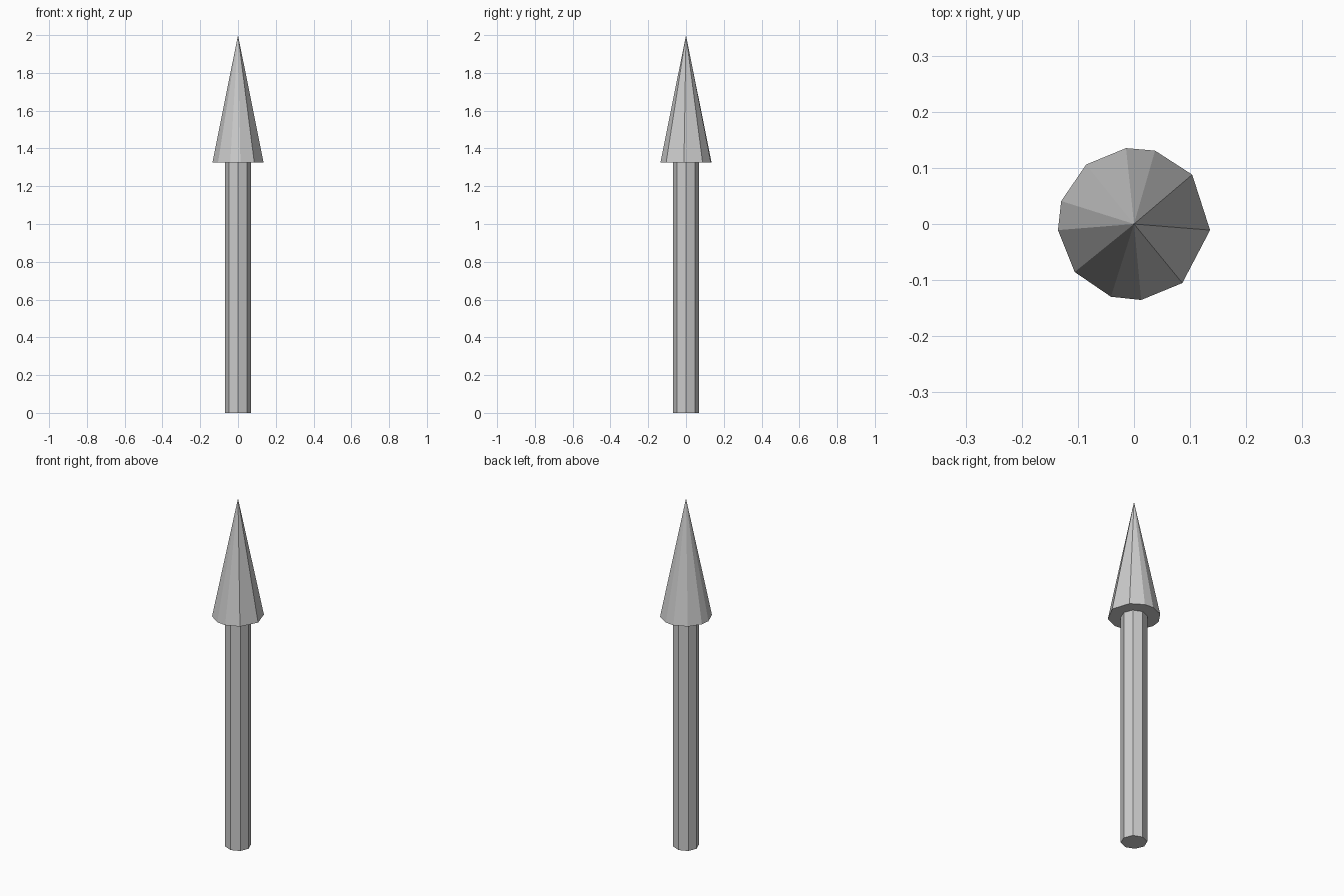
import bpy, bmesh
from math import radians, cos, sin

if "Cube" in bpy.data.objects:
    bpy.data.objects.remove(bpy.data.objects["Cube"])


def ring(bm, angles, radius, z):
    return [bm.verts.new((radius * cos(radians(a)), radius * sin(radians(a)), z)) for a in angles]


def finish(bm, name):
    bmesh.ops.recalc_face_normals(bm, faces=bm.faces)
    mesh = bpy.data.meshes.new(name)
    bm.to_mesh(mesh)
    bm.free()
    obj = bpy.data.objects.new(name, mesh)
    bpy.context.collection.objects.link(obj)
    return obj


def prism(name, angles, radius, z0, z1):
    bm = bmesh.new()
    low, high = ring(bm, angles, radius, z0), ring(bm, angles, radius, z1)
    bm.faces.new(low)
    bm.faces.new(high)
    for i in range(len(low)):
        bm.faces.new((low[i - 1], low[i], high[i], high[i - 1]))
    return finish(bm, name)


def pyramid(name, angles, radius, z0, z1):
    bm = bmesh.new()
    low = ring(bm, angles, radius, z0)
    tip = bm.verts.new((0, 0, z1))
    bm.faces.new(low)
    for i in range(len(low)):
        bm.faces.new((low[i - 1], low[i], tip))
    return finish(bm, name)


# Eight-sided shaft
prism("shaft", range(0, 360, 45), 0.068, 0, 1.325)

# Pointed head with eleven uneven facets
pyramid("arrow_head", [-141, -107.6, -84.6, -50.7, -4.6, 40.3, 74, 96, 128.8, 162.5, 184.6],
        0.136, 1.325, 2.0)
